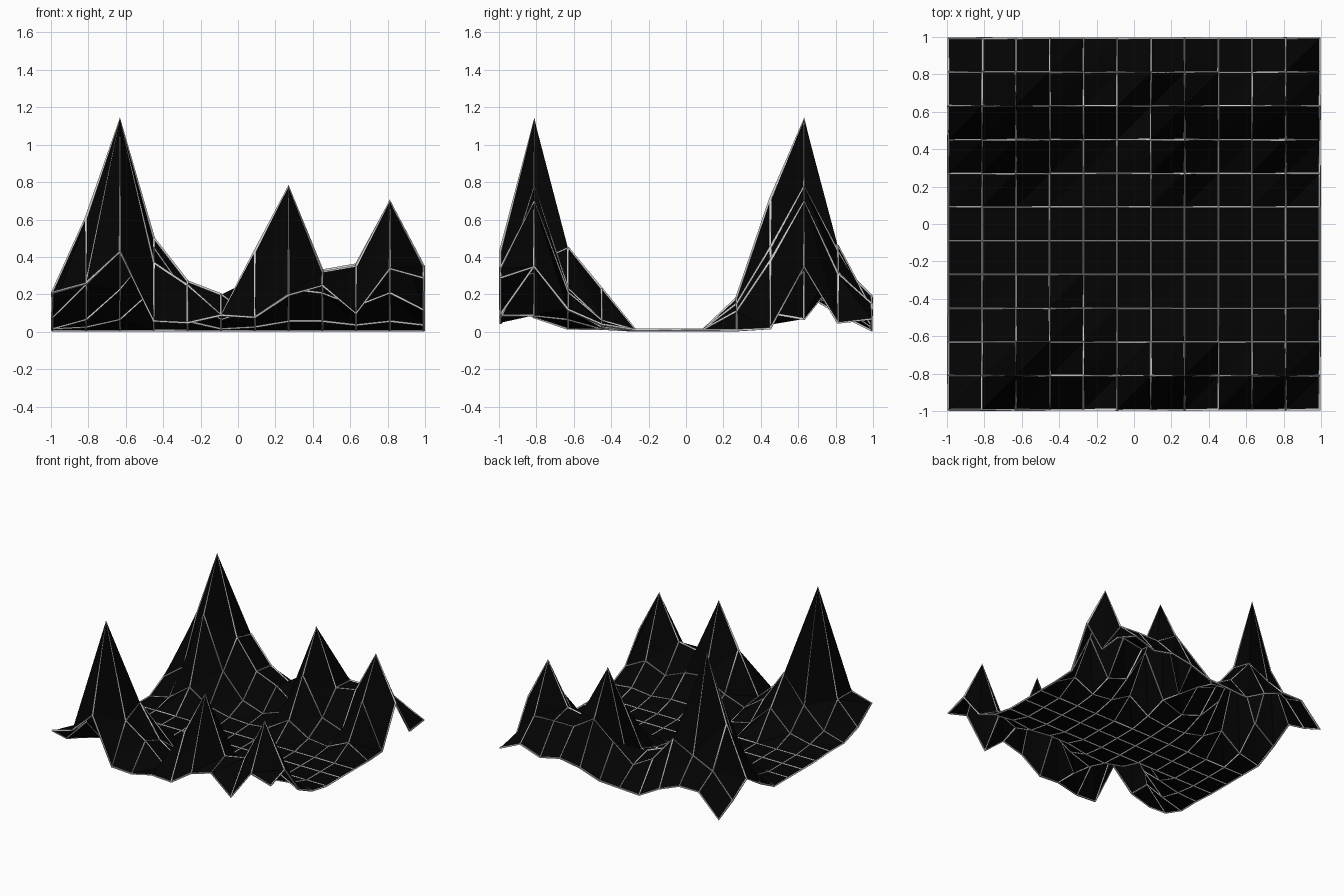
import bpy, bmesh

if "Cube" in bpy.data.objects:
    bpy.data.objects.remove(bpy.data.objects["Cube"])

N = 12            # grid points per side
HALF = 0.992      # half width of the sheet
BASE = 0.008      # height of the flat valley floor
THICK = 0.016     # grid line thickness

# Ridge profiles in hundredths, by row from front (0) to back (11); rows 4-6 are the flat valley
RIDGES = {
    0:  [20, 25, 42, 5, 4, 8, 7, 19, 24, 9, 33, 28],
    1:  [7, 25, 113, 36, 24, 8, 42, 77, 31, 34, 69, 34],
    2:  [1, 6, 22, 44, 18, 6, 12, 22, 20, 13, 20, 11],
    3:  [1, 2, 6, 22, 5, 1, 2, 5, 5, 3, 5, 3],
    7:  [0, 4, 17, 6, 2, 1, 3, 14, 4, 2, 10, 0],
    8:  [9, 22, 70, 28, 9, 3, 9, 44, 14, 8, 37, 1],
    9:  [20, 60, 113, 49, 26, 19, 6, 77, 32, 35, 69, 34],
    10: [9, 28, 36, 45, 24, 14, 28, 42, 31, 31, 30, 4],
    11: [0, 18, 18, 11, 1, 2, 3, 9, 12, 8, 14, 6],
}


def material(name, value):
    m = bpy.data.materials.new(name)
    m.diffuse_color = (value, value, value, 1)
    m.use_nodes = True
    m.node_tree.nodes["Principled BSDF"].inputs["Base Color"].default_value = m.diffuse_color
    return m


def height_sheet(name, mat, triangles):
    bm = bmesh.new()
    step = 2 * HALF / (N - 1)
    grid = []
    for j in range(N):
        row = RIDGES.get(j, [0] * N)
        grid.append([bm.verts.new((-HALF + i * step, -HALF + j * step, BASE + row[i] / 100))
                     for i in range(N)])
    for j in range(N - 1):
        for i in range(N - 1):
            a, b = grid[j][i], grid[j][i + 1]
            c, d = grid[j + 1][i + 1], grid[j + 1][i]
            if triangles:
                bm.faces.new((a, b, c))
                bm.faces.new((a, c, d))
            else:
                bm.faces.new((a, b, c, d))
    mesh = bpy.data.meshes.new(name)
    bm.to_mesh(mesh)
    bm.free()
    mesh.materials.append(mat)
    obj = bpy.data.objects.new(name, mesh)
    bpy.context.collection.objects.link(obj)
    return obj


# Dark faceted terrain
height_sheet("terrain", material("black", 0.001), True)

# Light grid lines following the terrain
lines = height_sheet("grid_lines", material("line_grey", 0.7), False)
wire = lines.modifiers.new("wire", 'WIREFRAME')
wire.thickness = THICK
wire.use_even_offset = False
wire.use_boundary = True
wire.use_replace = True
